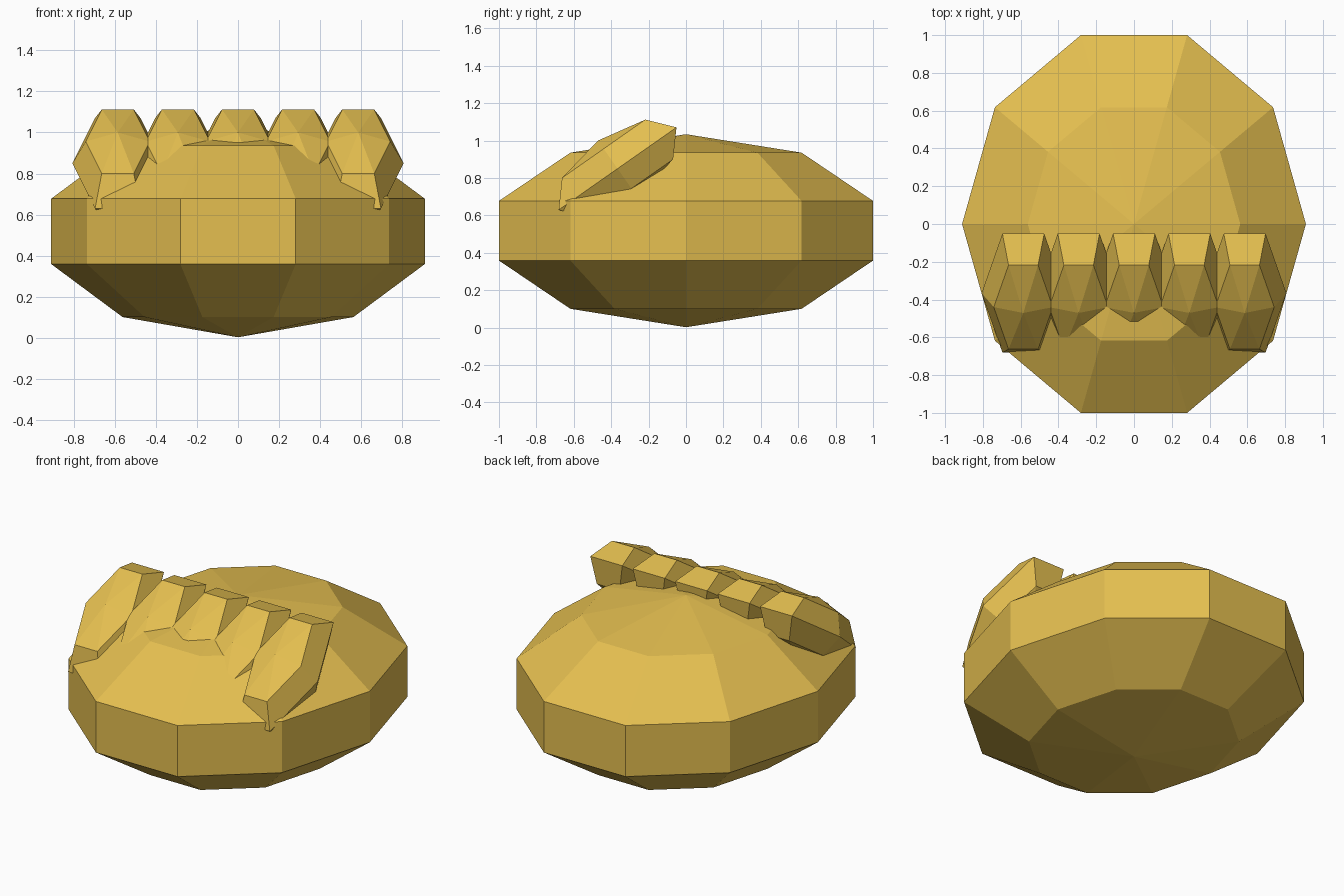
import bpy, bmesh
from math import sin, cos, pi, radians

if "Cube" in bpy.data.objects:
    bpy.data.objects.remove(bpy.data.objects["Cube"])

gold = bpy.data.materials.new("gold")
gold.diffuse_color = (0.78, 0.52, 0.08, 1)
gold.use_nodes = True
gold.node_tree.nodes["Principled BSDF"].inputs["Base Color"].default_value = gold.diffuse_color


def faceted_ball(name, sides, rings, scale, loc, tilt=0.0):
    """Flat-shaded low-poly ellipsoid with a vertex on the x axis."""
    bm = bmesh.new()
    loops = []
    for r in range(1, rings):
        a = pi * r / rings
        loops.append([bm.verts.new((sin(a) * cos(2 * pi * s / sides),
                                    sin(a) * sin(2 * pi * s / sides),
                                    cos(a))) for s in range(sides)])
    top, bottom = bm.verts.new((0, 0, 1)), bm.verts.new((0, 0, -1))
    for s in range(sides):
        t = (s + 1) % sides
        bm.faces.new((top, loops[0][s], loops[0][t]))
        bm.faces.new((bottom, loops[-1][t], loops[-1][s]))
        for a, b in zip(loops, loops[1:]):
            bm.faces.new((a[s], b[s], b[t], a[t]))
    bmesh.ops.recalc_face_normals(bm, faces=bm.faces)
    me = bpy.data.meshes.new(name)
    bm.to_mesh(me)
    bm.free()
    me.materials.append(gold)
    ob = bpy.data.objects.new(name, me)
    ob.scale, ob.location, ob.rotation_euler = scale, loc, (tilt, 0, 0)
    bpy.context.collection.objects.link(ob)
    return ob


# Main rounded body
faceted_ball("body", 10, 5, (0.957, 1.1056, 0.516), (0, 0, 0.518))

# Row of five tilted lumps across the front top
for i in range(-2, 3):
    faceted_ball(f"lump_{i + 3}", 6, 4, (0.221, 0.444, 0.183),
                 (i * 0.293, -0.366, 0.85), radians(35))
